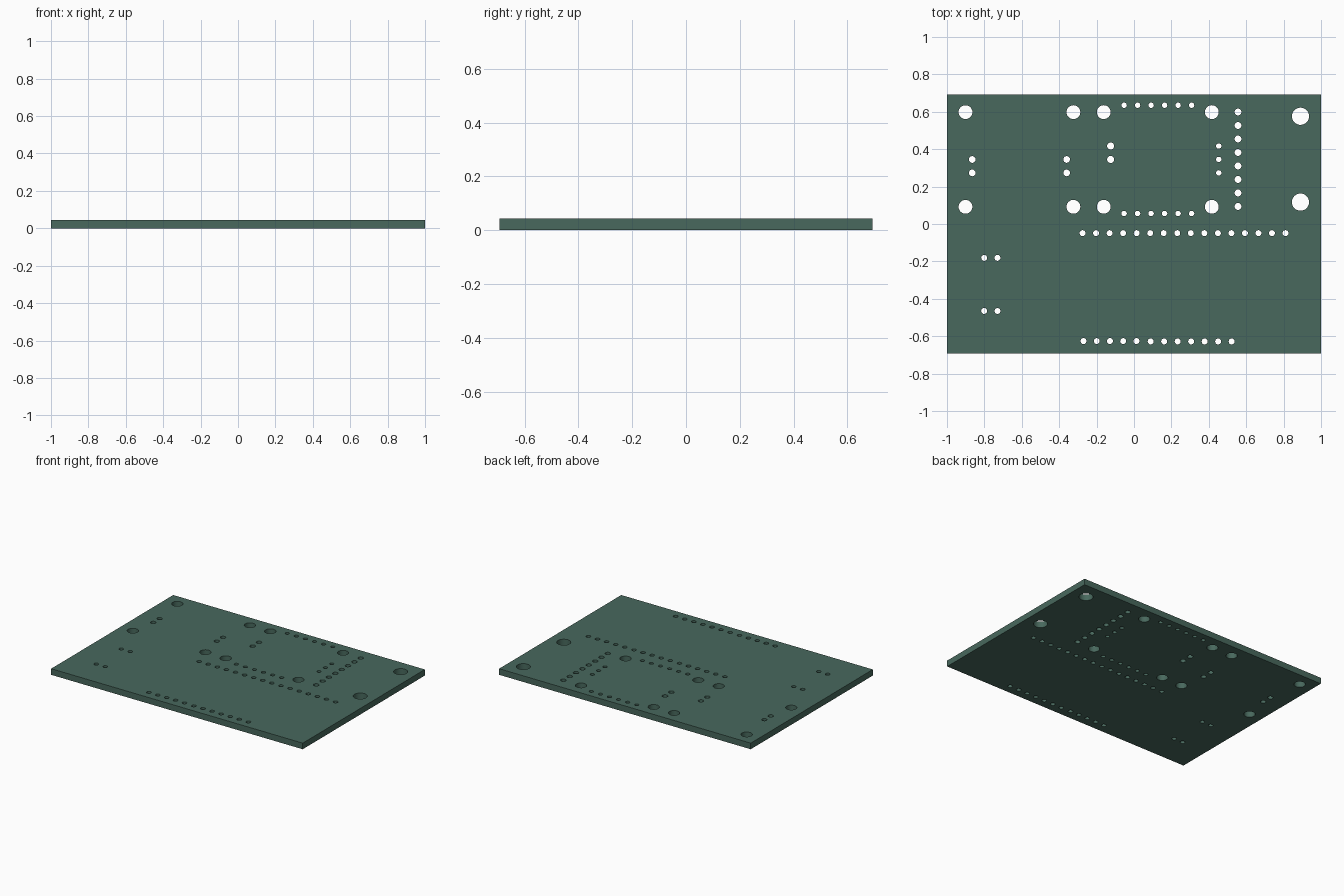
import bpy, bmesh, math

if "Cube" in bpy.data.objects:
    bpy.data.objects.remove(bpy.data.objects["Cube"])

HALF_X, HALF_Y, THICK = 1.0, 0.693, 0.044


def row(x0, x1, y, n, r):
    return [(x0 + (x1 - x0) * i / (n - 1), y, r) for i in range(n)]


def column(x, y0, y1, n, r):
    return [(x, y0 + (y1 - y0) * i / (n - 1), r) for i in range(n)]


holes = []
# Module mounting holes: four columns of two
for x in (-0.901, -0.324, -0.162, 0.416):
    holes += column(x, 0.092, 0.598, 2, 0.037)
# Larger mounting holes on the right edge
holes += column(0.89, 0.117, 0.576, 2, 0.046)
# Pin headers
holes += row(-0.053, 0.308, 0.635, 6, 0.0145)
holes += row(-0.053, 0.308, 0.056, 6, 0.0145)
holes += column(0.556, 0.094, 0.599, 8, 0.0185)
holes += row(-0.275, 0.81, -0.049, 16, 0.016)
holes += row(-0.27, 0.013, -0.626, 5, 0.016)
holes += row(0.089, 0.522, -0.628, 7, 0.016)
# Small pin groups
for x in (-0.865, -0.36):
    holes += column(x, 0.273, 0.345, 2, 0.018)
holes += column(-0.125, 0.345, 0.417, 2, 0.019)
holes += column(0.453, 0.273, 0.417, 3, 0.0145)
for y in (-0.181, -0.465):
    holes += row(-0.801, -0.73, y, 2, 0.016)

# Flat outline with holes, filled and extruded
curve = bpy.data.curves.new("circuit_board", "CURVE")
curve.dimensions = "2D"
curve.fill_mode = "BOTH"
curve.extrude = THICK / 2


def add_loop(points):
    s = curve.splines.new("POLY")
    s.points.add(len(points) - 1)
    for p, (x, y) in zip(s.points, points):
        p.co = (x, y, 0, 1)
    s.use_cyclic_u = True


add_loop([(-HALF_X, -HALF_Y), (HALF_X, -HALF_Y), (HALF_X, HALF_Y), (-HALF_X, HALF_Y)])
for x, y, r in holes:
    n = 32 if r > 0.03 else 20
    add_loop([(x + r * math.cos(math.tau * i / n), y + r * math.sin(math.tau * i / n))
              for i in range(n)])

board = bpy.data.objects.new("circuit_board", curve)
bpy.context.collection.objects.link(board)
bpy.context.view_layer.objects.active = board
board.select_set(True)
bpy.ops.object.convert(target="MESH")
board = bpy.context.object

# Weld the caps to the walls and stand the board on the ground
bm = bmesh.new()
bm.from_mesh(board.data)
bmesh.ops.remove_doubles(bm, verts=bm.verts, dist=0.0002)
bmesh.ops.recalc_face_normals(bm, faces=bm.faces)
bmesh.ops.translate(bm, verts=bm.verts, vec=(0, 0, THICK / 2))
bm.to_mesh(board.data)
bm.free()
bpy.ops.object.shade_smooth_by_angle(angle=math.radians(30))

# Dark green board material
mat = bpy.data.materials.new("board_green")
mat.diffuse_color = (0.065, 0.14, 0.11, 1)
mat.use_nodes = True
mat.node_tree.nodes["Principled BSDF"].inputs["Base Color"].default_value = mat.diffuse_color
board.data.materials.clear()
board.data.materials.append(mat)
